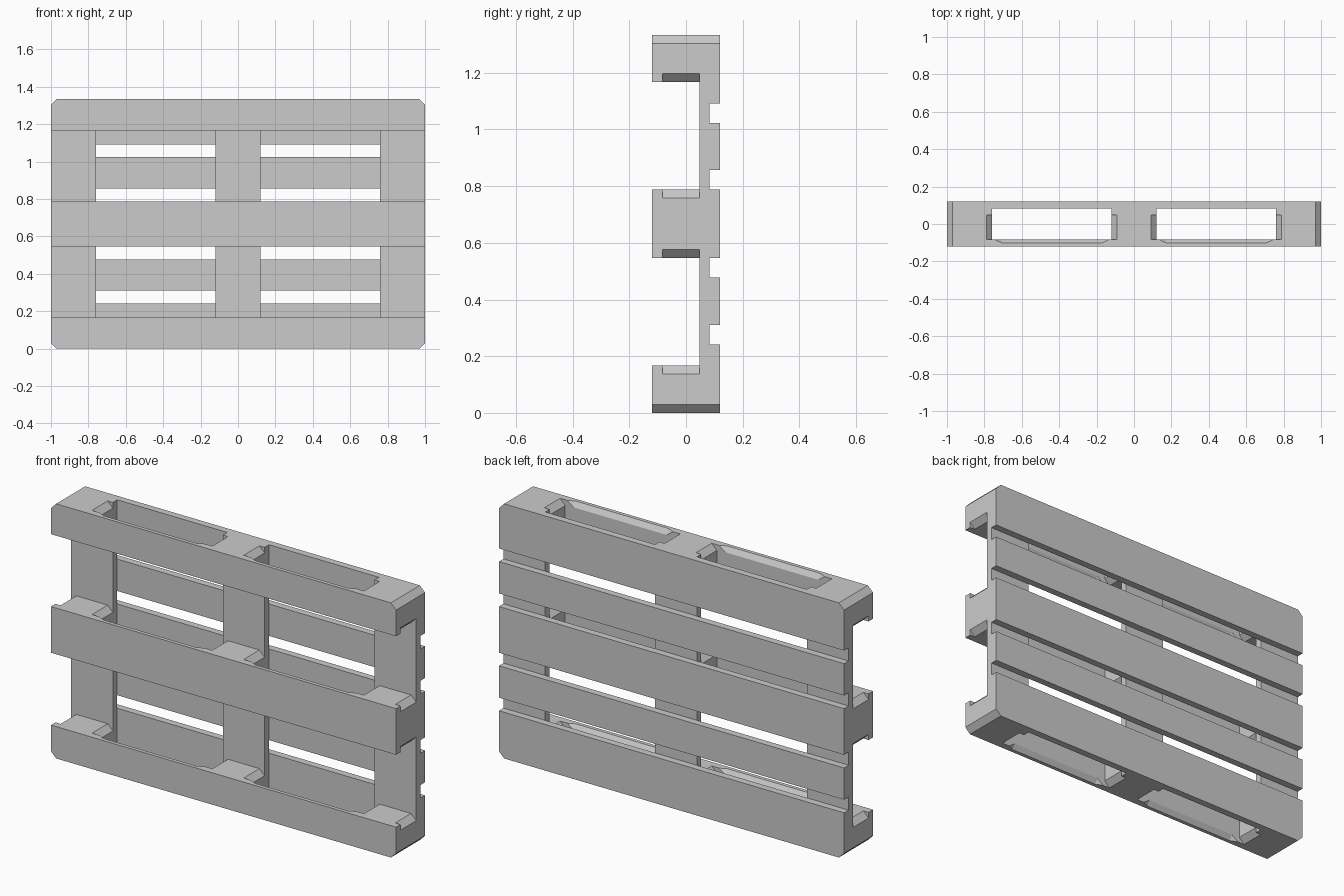
import bpy
import bmesh
from mathutils import Vector

if "Cube" in bpy.data.objects:
    bpy.data.objects.remove(bpy.data.objects["Cube"], do_unlink=True)

H = 1.334            # overall height
CUT = 0.03           # corner chamfer
WIDE, SLIM = 0.242, 0.167
LAYERS = [-0.12, -0.083, 0.047, 0.083, 0.12]   # base boards, blocks, stringers, deck

grey = bpy.data.materials.new("plain_grey")
grey.use_nodes = True
grey.diffuse_color = (0.6, 0.6, 0.6, 1)
grey.node_tree.nodes["Principled BSDF"].inputs["Base Color"].default_value = (0.6, 0.6, 0.6, 1)


def finish(name, bm):
    bmesh.ops.recalc_face_normals(bm, faces=bm.faces)
    mesh = bpy.data.meshes.new(name)
    bm.to_mesh(mesh)
    bm.free()
    mesh.materials.append(grey)
    obj = bpy.data.objects.new(name, mesh)
    bpy.context.collection.objects.link(obj)
    return obj


def plank(name, xs, zs, layer, all_corners=False):
    """Straight plank with chamfered corners at the outer corners, or at all four."""
    outline = []
    corners = [(0, 0), (1, 0), (1, 1), (0, 1)]
    for i, j in corners:
        x, z = xs[i], zs[j]
        outer = abs(x) > 0.999 and (z < 0.001 or z > H - 0.001)
        if outer or all_corners:
            along_x = (x + (CUT if i == 0 else -CUT), z)
            along_z = (x, z + (CUT if j == 0 else -CUT))
            outline += [along_z, along_x] if i == j else [along_x, along_z]
        else:
            outline.append((x, z))
    bm = bmesh.new()
    face = bm.faces.new([bm.verts.new((x, LAYERS[layer], z)) for x, z in outline])
    ext = bmesh.ops.extrude_face_region(bm, geom=[face])
    moved = [v for v in ext["geom"] if isinstance(v, bmesh.types.BMVert)]
    bmesh.ops.translate(bm, verts=moved, vec=(0, LAYERS[layer + 1] - LAYERS[layer], 0))
    return finish(name, bm)


def edge_cutter(x0, x1, z, up):
    """Wedge with slanted ends that bevels the inner edge of a base board."""
    bm = bmesh.new()
    y, taper = LAYERS[1], 0.028
    for x, s in ((x0, 1), (x1, -1)):
        tri = [Vector((x, y, z)),
               Vector((x + s * taper, y - 0.013, z)),
               Vector((x + s * taper, y, z - up * 0.02))]
        mid = sum(tri, Vector()) / 3
        for p in tri:
            bm.verts.new(mid + (p - mid) * 2)
    bmesh.ops.convex_hull(bm, input=bm.verts)
    obj = finish("edge_cutter", bm)
    obj.hide_render = True
    obj.hide_set(True)
    return obj


columns = {"right": (-1, WIDE - 1), "middle": (-WIDE / 2, WIDE / 2), "left": (1 - WIDE, 1)}
rows = {"lower": (0, SLIM), "centre": ((H - WIDE) / 2, (H + WIDE) / 2), "upper": (H - SLIM, H)}

# Blocks and stringers
for col, xs in columns.items():
    plank(col + "_stringer", xs, (0, H), 2)
    for row, zs in rows.items():
        plank(row + "_" + col + "_block", xs, zs, 1, all_corners=True)

# Base boards with bevelled edges between the blocks
for row, zs in rows.items():
    board = plank(row + "_base_board", (-1, 1), zs, 0)
    for z, up in ((zs[0], -1), (zs[1], 1)):
        for side in (-1, 1):
            a, b = sorted((side * (WIDE / 2 + 0.012), side * (1 - WIDE - 0.012)))
            mod = board.modifiers.new("bevelled_edge", "BOOLEAN")
            mod.operation = "DIFFERENCE"
            mod.solver = "EXACT"
            mod.object = edge_cutter(a, b, z, up)

# Apply the cuts and remove the cutters
bpy.context.view_layer.update()
deps = bpy.context.evaluated_depsgraph_get()
for row in rows:
    board = bpy.data.objects[row + "_base_board"]
    cut_mesh = bpy.data.meshes.new_from_object(board.evaluated_get(deps))
    board.modifiers.clear()
    board.data = cut_mesh
for obj in [o for o in bpy.data.objects if o.name.startswith("edge_cutter")]:
    bpy.data.objects.remove(obj, do_unlink=True)

# Deck slats, wide and slim in turn with equal gaps
widths = [WIDE, SLIM, WIDE, SLIM, WIDE]
gap = (H - sum(widths)) / 4
z = 0
for n, width in enumerate(widths, 1):
    top = H if n == 5 else z + width
    plank("deck_slat_%d" % n, (-1, 1), (z, top), 3)
    z += width + gap
